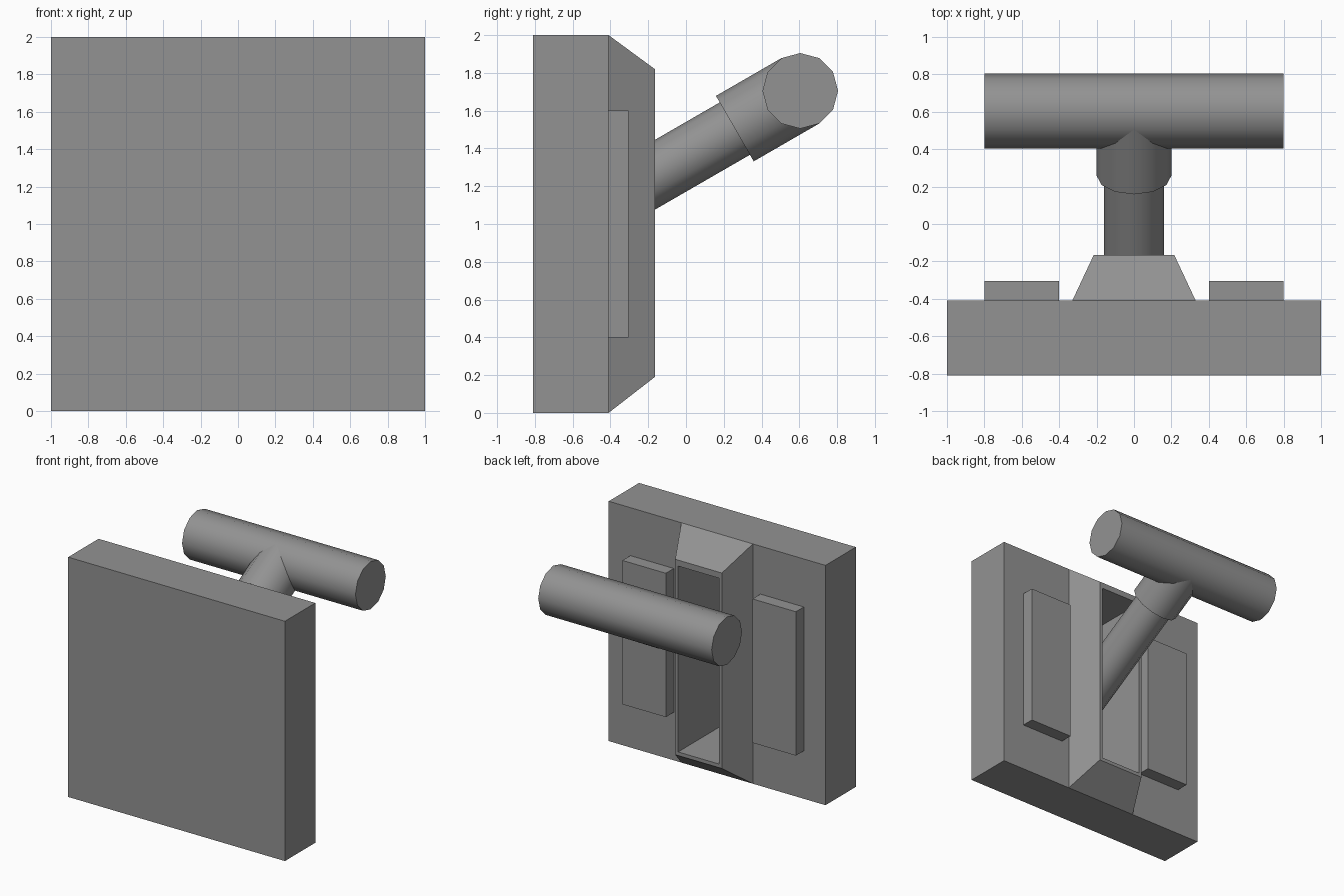
import bpy
import bmesh
from math import radians
from mathutils import Vector

cube = bpy.data.objects.get("Cube")
if cube:
    bpy.data.objects.remove(cube, do_unlink=True)

grey = bpy.data.materials.new("plain grey")
grey.use_nodes = True
colour = (0.29, 0.29, 0.29, 1)
grey.diffuse_color = colour
grey.node_tree.nodes["Principled BSDF"].inputs["Base Color"].default_value = colour


def finish(name, bm):
    bmesh.ops.recalc_face_normals(bm, faces=bm.faces)
    mesh = bpy.data.meshes.new(name)
    bm.to_mesh(mesh)
    bm.free()
    mesh.materials.append(grey)
    obj = bpy.data.objects.new(name, mesh)
    bpy.context.collection.objects.link(obj)
    return obj


def block(name, x, y, z, back_x=None, back_z=None):
    """Box from front y[0] to back y[1]; the back may have its own extents."""
    bm = bmesh.new()
    rings = []
    for depth, xs, zs in ((y[0], x, z), (y[1], back_x or x, back_z or z)):
        corners = ((xs[0], zs[0]), (xs[1], zs[0]), (xs[1], zs[1]), (xs[0], zs[1]))
        rings.append([bm.verts.new((cx, depth, cz)) for cx, cz in corners])
    front, back = rings
    bm.faces.new(front)
    bm.faces.new(back)
    for i in range(4):
        j = (i + 1) % 4
        bm.faces.new((front[i], front[j], back[j], back[i]))
    return finish(name, bm)


def rod(name, start, end, radius):
    """Smooth twelve-sided cylinder between two points."""
    start, end = Vector(start), Vector(end)
    axis = end - start
    bm = bmesh.new()
    bmesh.ops.create_cone(bm, cap_ends=True, segments=12, radius1=radius,
                          radius2=radius, depth=axis.length)
    obj = finish(name, bm)
    obj.location = (start + end) / 2
    obj.rotation_mode = 'QUATERNION'
    obj.rotation_quaternion = Vector((0, 0, 1)).rotation_difference(axis)
    bpy.ops.object.select_all(action='DESELECT')
    obj.select_set(True)
    bpy.context.view_layer.objects.active = obj
    bpy.ops.object.shade_smooth_by_angle(angle=radians(35))
    return obj


# Square plate and tapered housing on its back
plate = block("plate", (-1, 1), (-0.81, -0.41), (0, 2))
housing = block("housing", (-0.33, 0.33), (-0.41, -0.165), (0, 2),
                (-0.215, 0.215), (0.19, 1.82))

# Deep slot cut through the housing into the plate
slot = block("slot_cutter", (-0.188, 0.188), (-0.75, 0), (0.22, 1.77))
slot.hide_render = True
for part in (plate, housing):
    cut = part.modifiers.new("slot", 'BOOLEAN')
    cut.operation = 'DIFFERENCE'
    cut.solver = 'EXACT'
    cut.object = slot
    bpy.context.view_layer.objects.active = part
    bpy.ops.object.modifier_apply(modifier=cut.name)
bpy.data.objects.remove(slot, do_unlink=True)

# Raised pads either side of the housing
for side, xs in (("left", (0.4, 0.8)), ("right", (-0.8, -0.4))):
    block(side + "_pad", xs, (-0.41, -0.305), (0.4, 1.6))

# Slanted stem, collar and cross handle
hub = Vector((0, 0.605, 1.705))
slope = Vector((0, -0.866, -0.5))
rod("stem", hub + slope * 0.3, hub + slope * 1.5, 0.16)
rod("collar", hub, hub + slope * 0.4, 0.2)
rod("handle", hub - Vector((0.8, 0, 0)), hub + Vector((0.8, 0, 0)), 0.2)
